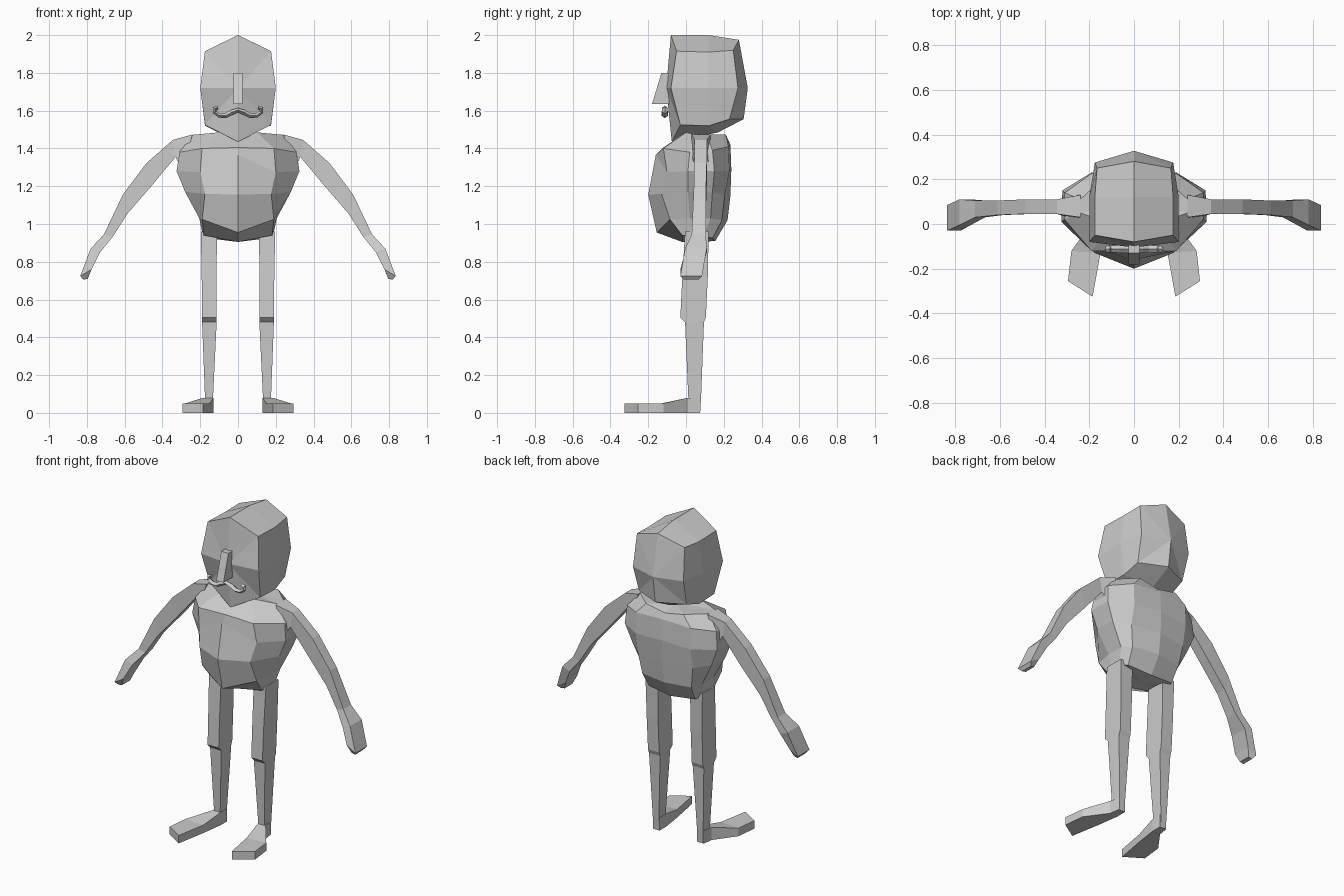
import bpy, bmesh
from mathutils import Vector

grey = bpy.data.materials.new("warm_grey")
grey.diffuse_color = (0.6, 0.6, 0.6, 1)


def loft(name, rings, caps=(None, None), mirror=False):
    """Skin closed rings; each end is a fan to a given point or one flat face."""
    bm = bmesh.new()
    rows = [[bm.verts.new(p) for p in ring] for ring in rings]
    n = len(rows[0])
    for a, b in zip(rows, rows[1:]):
        for i in range(n):
            j = (i + 1) % n
            bm.faces.new((a[i], a[j], b[j], b[i]))
    for row, tip in zip((rows[0], rows[-1]), caps):
        if tip:
            c = bm.verts.new(tip)
            for i in range(n):
                bm.faces.new((row[i], row[(i + 1) % n], c))
        else:
            bm.faces.new(row)
    bmesh.ops.recalc_face_normals(bm, faces=bm.faces)
    me = bpy.data.meshes.new(name)
    bm.to_mesh(me)
    bm.free()
    me.materials.append(grey)
    ob = bpy.data.objects.new(name, me)
    bpy.context.collection.objects.link(ob)
    if mirror:
        ob.modifiers.new("mirror", 'MIRROR').use_mirror_merge = False
    return ob


def whole(half):
    """Complete a right half ring whose first and last points lie on x = 0."""
    return half + [(-x, y, z) for x, y, z in half[-2:0:-1]]


def box_ring(x0, x1, y0, y1, z):
    return [(x0, y0, z), (x1, y0, z), (x1, y1, z), (x0, y1, z)]


# Head: front, middle and back rings
loft("head", [whole(r) for r in (
    [(0, -.08, 2), (.175, -.05, 1.915), (.2, -.08, 1.72), (.175, -.03, 1.525), (0, -.075, 1.435)],
    [(0, .12, 2), (.175, .12, 1.91), (.2, .12, 1.72), (.175, .12, 1.52), (0, .17, 1.485)],
    [(0, .28, 1.975), (.165, .25, 1.92), (.175, .275, 1.72), (.165, .23, 1.555), (0, .305, 1.555)],
)], caps=((0, -.105, 1.72), (0, .327, 1.72)))

# Nose wedge
loft("nose", [box_ring(-.025, .025, -.18, -.06, 1.635),
              box_ring(-.025, .025, -.13, -.06, 1.8)])

# Moustache: tapered square tube with curled tips
path = [(0, 1.603, .011), (.035, 1.59, .014), (.065, 1.573, .013), (.1, 1.575, .012),
        (.123, 1.592, .011), (.122, 1.612, .012), (.106, 1.617, .01)]
rings = []
for i, (x, z, r) in enumerate(path):
    a, b = path[max(i - 1, 0)], path[min(i + 1, len(path) - 1)]
    t = Vector((b[0] - a[0], 0, b[1] - a[1])).normalized()
    if i == 0:
        t = Vector((1, 0, 0))
    side = Vector((-t.z, 0, t.x)) * r
    c, d = Vector((x, -.112, z)), Vector((0, r * 1.3, 0))
    rings.append([c + side, c + d, c - side, c - d])
loft("moustache", rings, mirror=True)

# Torso: rings from hips to neck
loft("torso", [whole(r) for r in (
    [(0, -.02, .905), (.18, -.02, .94), (.185, .03, .94), (.185, .09, .935), (.16, .14, .925), (0, .155, .91)],
    [(0, -.155, .955), (.19, -.085, 1.025), (.205, .02, 1.03), (.205, .13, 1.03), (.17, .19, 1.02), (0, .22, 1.02)],
    [(0, -.2, 1.155), (.175, -.13, 1.16), (.28, .01, 1.17), (.275, .14, 1.17), (.19, .205, 1.15), (0, .235, 1.15)],
    [(0, -.16, 1.365), (.2, -.1, 1.275), (.325, .01, 1.28), (.32, .15, 1.28), (.19, .23, 1.28), (0, .24, 1.29)],
    [(0, -.12, 1.405), (.19, -.12, 1.4), (.31, .02, 1.38), (.31, .14, 1.39), (.19, .225, 1.41), (0, .235, 1.42)],
    [(0, -.01, 1.475), (.1, 0, 1.485), (.24, .05, 1.472), (.24, .11, 1.472), (.13, .21, 1.475), (0, .21, 1.45)],
)], caps=((0, .06, .905), (0, .1, 1.47)))

# Arms: outer x, z, inner x, z, front y, back y per section, shoulder to hand
arm = [(.24, 1.474, .3, 1.29, .03, .13), (.345, 1.445, .33, 1.355, .045, .11),
       (.485, 1.322, .455, 1.205, .045, .11), (.61, 1.155, .585, 1.055, .04, .105),
       (.71, .945, .665, .93, .03, .105), (.78, .87, .73, .85, -.005, .11),
       (.835, .725, .775, .76, -.03, .085), (.82, .705, .795, .71, -.01, .065)]
loft("arm", [[(a, f, b), (a, k, b), (c, k, d), (c, f, d)]
             for a, b, c, d, f, k in arm], mirror=True)

# Legs with a small kneecap step
loft("leg", [box_ring(*s) for s in (
    (.135, .172, .015, .075, .0), (.132, .175, .012, .08, .085),
    (.113, .19, -.005, .095, .48), (.113, .19, -.03, .105, .505),
    (.113, .192, -.02, .115, .71), (.112, .197, -.005, .12, .96))], mirror=True)

# Feet splayed outwards: left and right edge plus top height per section
foot = [((.13, .075), (.175, .075), .08), ((.13, .01), (.185, .01), .08),
        ((.15, -.13), (.28, -.12), .05), ((.185, -.325), (.295, -.255), .05)]
loft("foot", [[(*a, 0), (*b, 0), (*b, h), (*a, h)] for a, b, h in foot], mirror=True)
